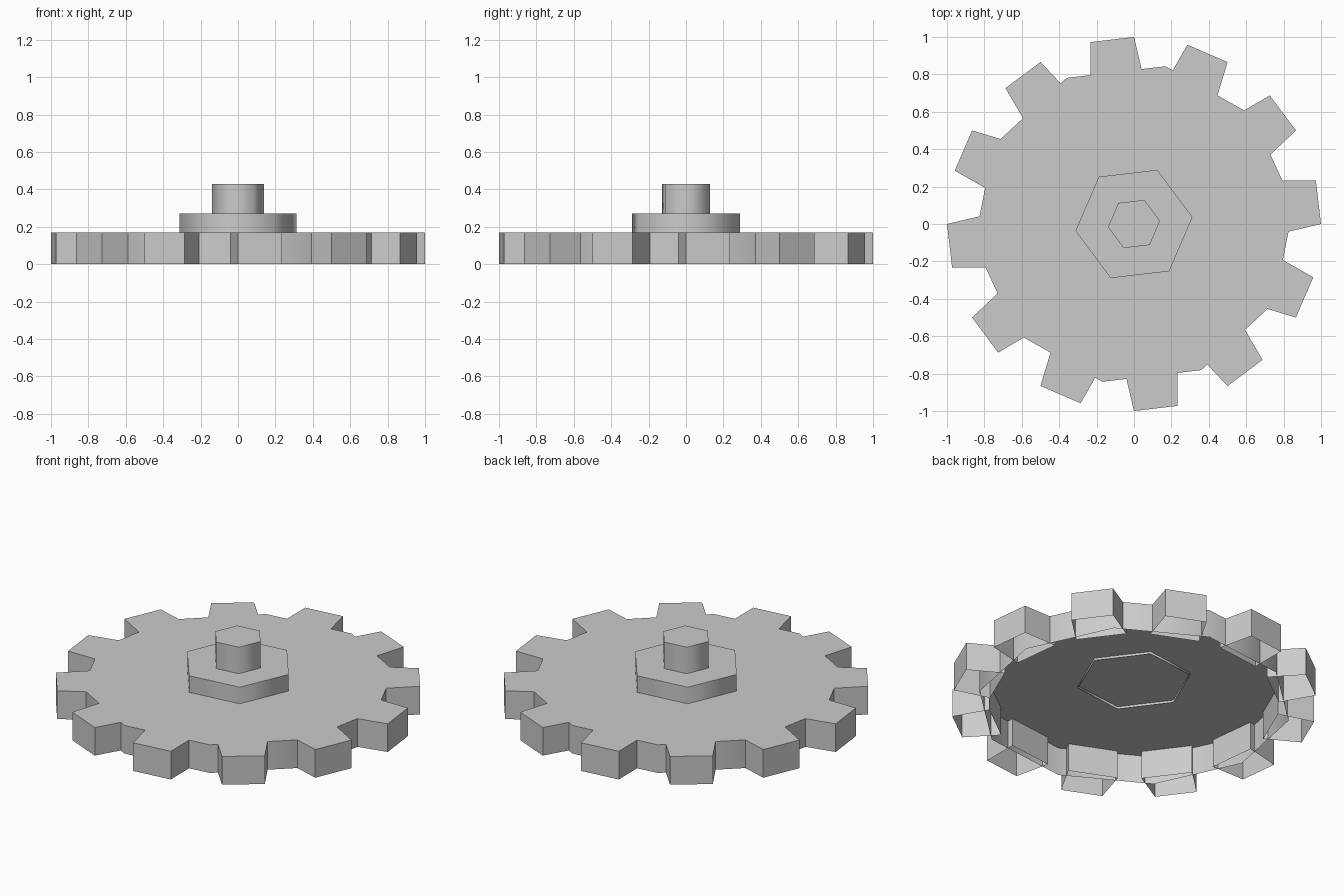
import bpy, bmesh, math
from mathutils import Matrix

cube = bpy.data.objects.get("Cube")
if cube:
    bpy.data.objects.remove(cube, do_unlink=True)

grey = bpy.data.materials.new("light grey")
grey.use_nodes = True
COLOUR = (0.6, 0.6, 0.6, 1)
grey.diffuse_color = COLOUR
grey.node_tree.nodes["Principled BSDF"].inputs["Base Color"].default_value = COLOUR

TURN = math.radians(6.7)   # shared rotation of the teeth and polygons
THICK = 0.17


def open_shell(name, outline, bottom, top):
    """Prism with walls and a top cap, left open underneath."""
    bm = bmesh.new()
    low = [bm.verts.new((x, y, bottom)) for x, y in outline]
    high = [bm.verts.new((x, y, top)) for x, y in outline]
    bm.faces.new(high)
    for i in range(len(outline)):
        j = (i + 1) % len(outline)
        bm.faces.new((low[i], low[j], high[j], high[i]))
    mesh = bpy.data.meshes.new(name)
    bm.to_mesh(mesh)
    bm.free()
    mesh.materials.append(grey)
    obj = bpy.data.objects.new(name, mesh)
    bpy.context.collection.objects.link(obj)
    bpy.ops.object.select_all(action="DESELECT")
    obj.select_set(True)
    bpy.context.view_layer.objects.active = obj
    bpy.ops.object.shade_smooth_by_angle(angle=math.radians(65))
    return obj


def polygon(sides, radius):
    angles = [TURN + math.tau * i / sides for i in range(sides)]
    return [(radius * math.cos(a), radius * math.sin(a)) for a in angles]


# Ten-sided wheel body, with a six-sided hub and shaft on top
open_shell("wheel_body", polygon(10, 0.86), 0, THICK)
open_shell("hub", polygon(6, 0.315), 0.155, 0.27)
open_shell("shaft", polygon(6, 0.14), 0.25, 0.43)

# Twelve tapered teeth, sunk a little into the body
tooth_outline = [(0.78, -0.141), (0.993, -0.117), (0.993, 0.117), (0.78, 0.141)]
for i in range(12):
    tooth = open_shell(f"tooth_{i + 1}", tooth_outline, 0, THICK)
    tooth.data.transform(Matrix.Rotation(TURN + math.tau * i / 12, 4, "Z"))
